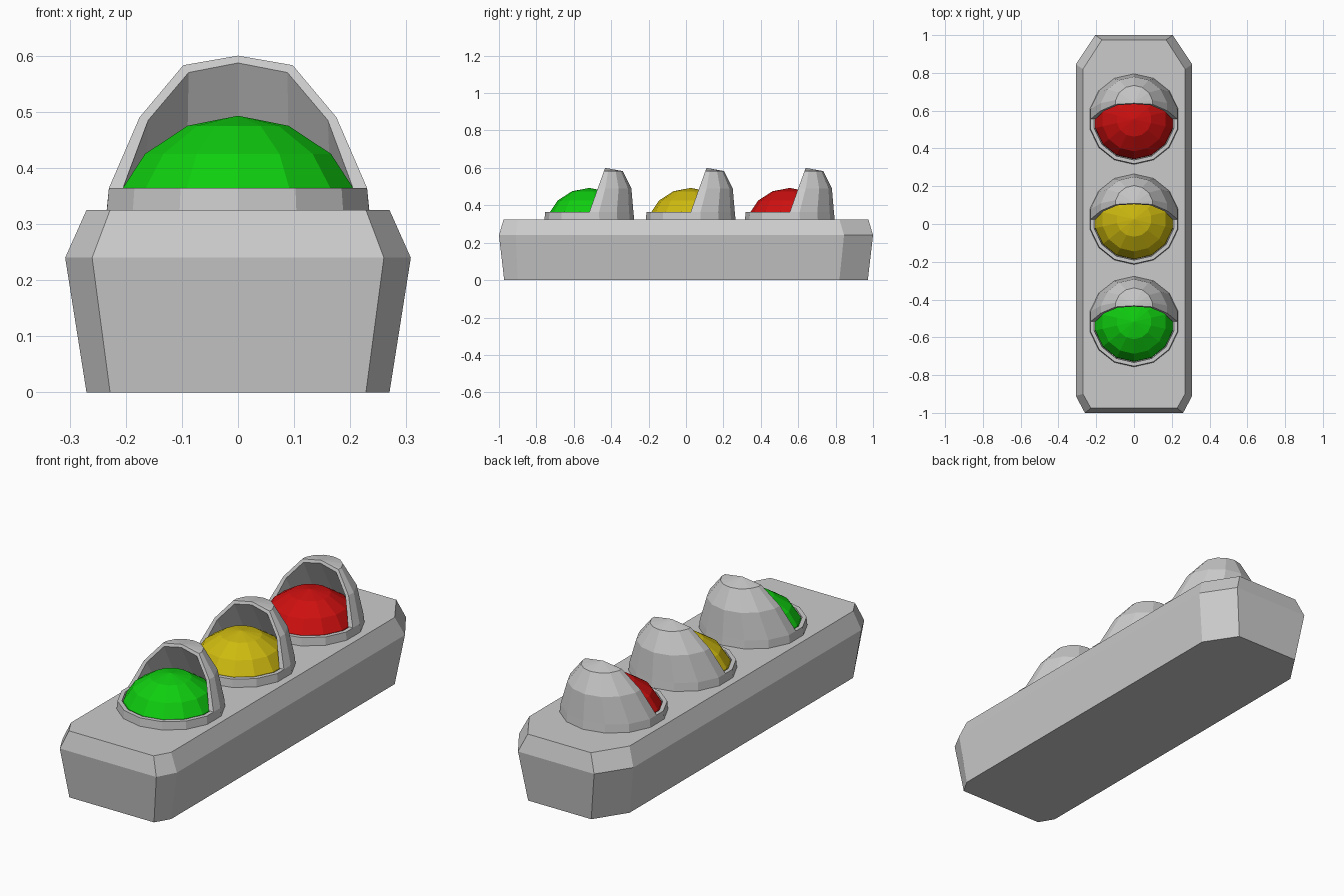
import bpy, bmesh
from math import sin, cos, pi

cube = bpy.data.objects.get("Cube")
if cube:
    bpy.data.objects.remove(cube, do_unlink=True)

SIDES = 14
STEP = 2 * pi / SIDES


def material(name, rgb):
    m = bpy.data.materials.new(name)
    m.use_nodes = True
    m.diffuse_color = (*rgb, 1)
    m.node_tree.nodes["Principled BSDF"].inputs["Base Color"].default_value = (*rgb, 1)
    return m


grey = material("housing grey", (0.6, 0.6, 0.6))
lenses = {
    "green": material("signal green", (0.005, 0.62, 0.005)),
    "yellow": material("signal yellow", (0.62, 0.49, 0.005)),
    "red": material("signal red", (0.62, 0.005, 0.005)),
}


def finish(bm, name, mat, y=0):
    bmesh.ops.remove_doubles(bm, verts=bm.verts, dist=0.0005)
    bmesh.ops.recalc_face_normals(bm, faces=bm.faces)
    mesh = bpy.data.meshes.new(name)
    bm.to_mesh(mesh)
    bm.free()
    mesh.materials.append(mat)
    obj = bpy.data.objects.new(name, mesh)
    obj.location.y = y
    bpy.context.collection.objects.link(obj)
    return obj


def loft(bm, rows, closed):
    """Bridge successive rows of points with faces."""
    rows = [[bm.verts.new(p) for p in row] for row in rows]
    n = len(rows[0])
    for a, b in zip(rows, rows[1:]):
        for i in range(n if closed else n - 1):
            j = (i + 1) % n
            bm.faces.new((a[i], a[j], b[j], b[i]))
    return rows


def ring(r, z):
    return [(r * sin(i * STEP), r * cos(i * STEP), z) for i in range(SIDES)]


def housing():
    # tapered box with long chamfers at the back and short ones at the front
    def outline(z, side, front, back, end, y_front, y_back):
        half = [(front, -end), (side, y_front), (side, y_back), (back, end)]
        return [(x, y, z) for x, y in half] + [(-x, y, z) for x, y in reversed(half)]

    bm = bmesh.new()
    rows = loft(bm, [
        outline(0, 0.27, 0.228, 0.17, 0.972, -0.9, 0.82),
        outline(0.24, 0.308, 0.26, 0.205, 1.0, -0.91, 0.845),
        outline(0.325, 0.27, 0.228, 0.17, 0.975, -0.9, 0.82),
    ], True)
    bm.faces.new(rows[0])
    bm.faces.new(rows[-1])
    finish(bm, "housing", grey)


def lens_rim(name, y):
    bm = bmesh.new()
    profile = [(0.24, 0.32), (0.236, 0.364), (0.216, 0.364), (0.214, 0.32)]
    loft(bm, [ring(r, z) for r, z in profile], True)
    finish(bm, name, grey, y)


def lens(name, mat, y):
    bm = bmesh.new()
    profile = [(0.212, 0.33), (0.21, 0.365), (0.17, 0.425), (0.0925, 0.475)]
    rows = loft(bm, [ring(r, z) for r, z in profile], True)
    tip = bm.verts.new((0, 0, 0.493))
    top = rows[-1]
    for i in range(SIDES):
        bm.faces.new((top[i], top[(i + 1) % SIDES], tip))
    finish(bm, name, mat, y)


def lean(z):
    return max(0, z - 0.365) * 0.36


def visor(name, y):
    bm = bmesh.new()
    flat = cos(STEP / 2)

    # outer half dome, leaning back as it rises
    def half_ring(r, z):
        pts = [(r * sin(i * STEP), r * cos(i * STEP) + lean(z), z) for i in range(-3, 4)]
        return [(-r * flat, lean(z), z)] + pts + [(r * flat, lean(z), z)]

    outer = [(0.24, 0.325), (0.236, 0.364), (0.18, 0.49), (0.1, 0.583), (0.0005, 0.6)]
    rows = [half_ring(r, z) for r, z in outer]
    rows[-1] = [(0, lean(0.6), 0.6)] * len(rows[-1])
    loft_rows = loft(bm, rows[:-1], False)
    tip = bm.verts.new(rows[-1][0])
    for a, b in zip(loft_rows[-1], loft_rows[-1][1:]):
        bm.faces.new((a, b, tip))

    # front lip around the arched opening
    def arch(half):
        return [(x, lean(z), z) for x, z in half] + [(-x, lean(z), z) for x, z in reversed(half[:-1])]

    outside = arch([(r * flat, z) for r, z in outer[1:4]] + [(0, 0.6)])
    inside = arch([(0.205, 0.364), (0.16, 0.485), (0.088, 0.57), (0, 0.587)])
    loft(bm, [outside, inside], False)

    # inner wall dropping to the back of the lens
    foot = [(0.212 * sin(i * STEP), 0.212 * cos(i * STEP), 0.345) for i in range(3, -4, -1)]
    loft(bm, [inside, foot], False)
    finish(bm, name, grey, y)


housing()
for (colour, mat), y in zip(lenses.items(), (-0.517, 0.025, 0.555)):
    lens_rim(colour + "_lens_rim", y)
    lens(colour + "_lens", mat, y)
    visor(colour + "_visor", y)
